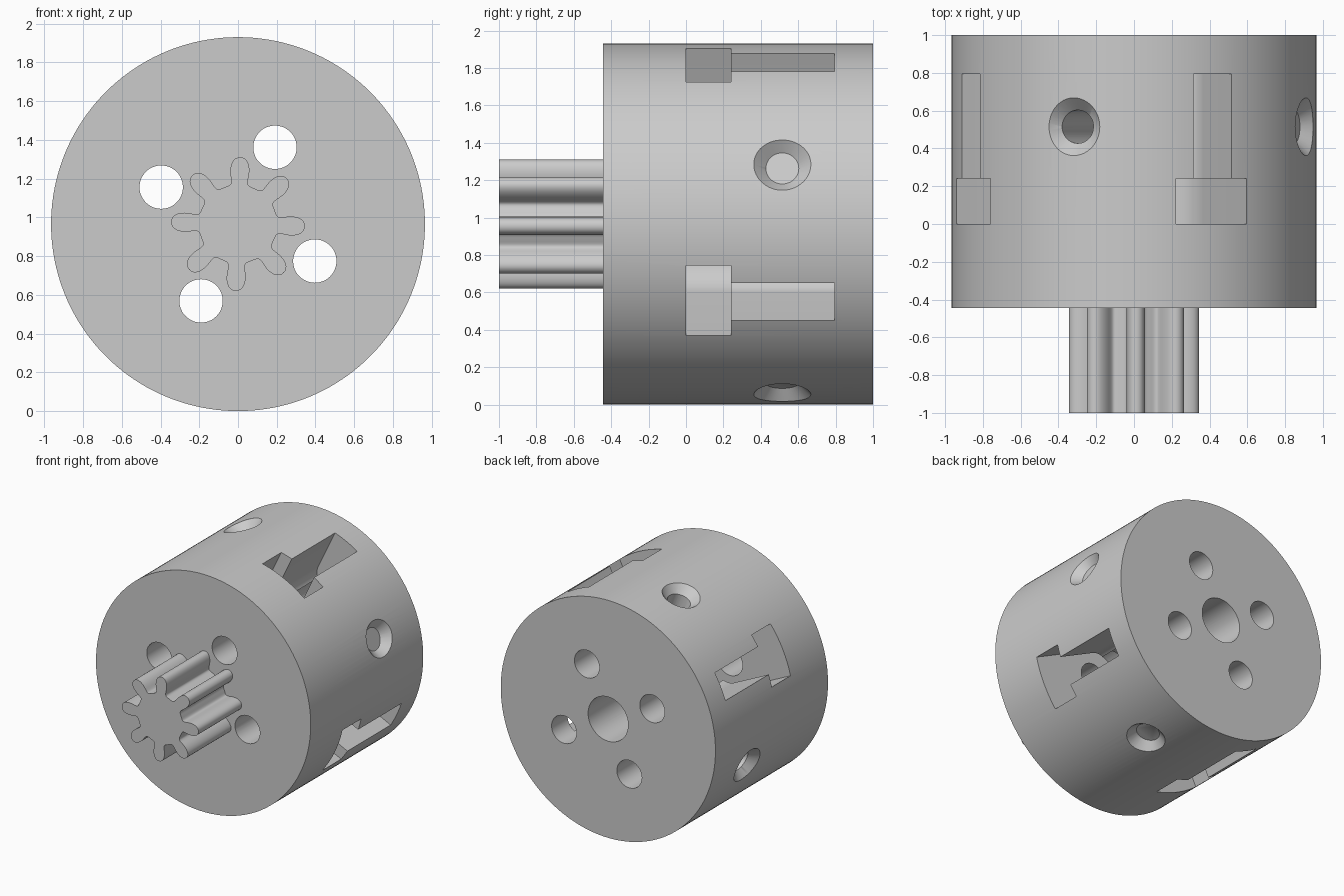
import bpy
import bmesh
from math import sin, cos, pi, radians
from mathutils import Matrix, Vector
from mathutils.geometry import interpolate_bezier

AXIS_Z = 0.965
RADIUS = 0.965
FRONT, BACK = -0.445, 1.0

old = bpy.data.objects.get("Cube")
if old:
    bpy.data.objects.remove(old, do_unlink=True)

grey = bpy.data.materials.new("plain grey")
grey.use_nodes = True
grey.diffuse_color = (0.6, 0.6, 0.6, 1)
grey.node_tree.nodes["Principled BSDF"].inputs["Base Color"].default_value = (0.6, 0.6, 0.6, 1)


def make_object(name, bm):
    bmesh.ops.recalc_face_normals(bm, faces=bm.faces)
    mesh = bpy.data.meshes.new(name)
    bm.to_mesh(mesh)
    bm.free()
    mesh.materials.append(grey)
    obj = bpy.data.objects.new(name, mesh)
    bpy.context.collection.objects.link(obj)
    return obj


def turn(r, t, angle):
    """Radial and tangential distances to x and z about the main axis."""
    return r * cos(angle) - t * sin(angle), r * sin(angle) + t * cos(angle)


def prism(name, profile, y0, y1):
    bm = bmesh.new()
    face = bm.faces.new([bm.verts.new((x, y0, z + AXIS_Z)) for x, z in profile])
    moved = bmesh.ops.extrude_face_region(bm, geom=[face])["geom"]
    verts = [v for v in moved if isinstance(v, bmesh.types.BMVert)]
    bmesh.ops.translate(bm, verts=verts, vec=(0, y1 - y0, 0))
    return make_object(name, bm)


def circle(radius, count, x=0, z=0):
    return [(x + radius * cos(2 * pi * i / count), z + radius * sin(2 * pi * i / count))
            for i in range(count)]


def radial_cone(name, angle, y, r_in, r_out, rad_in, rad_out):
    """Cone whose axis points away from the main axis."""
    bm = bmesh.new()
    direction = Vector((cos(angle), 0, sin(angle)))
    spin = direction.to_track_quat('Z', 'Y').to_matrix().to_4x4()
    place = Matrix.Translation(Vector((0, y, AXIS_Z)) + direction * (r_in + r_out) / 2) @ spin
    bmesh.ops.create_cone(bm, cap_ends=True, segments=48, radius1=rad_in, radius2=rad_out,
                          depth=r_out - r_in, matrix=place)
    return make_object(name, bm)


def slot(name, angle, centre, half, y0, y1):
    """Round-bottomed slot, open at the outer surface."""
    local = [(centre + half * cos(a), half * sin(a))
             for a in (pi / 2 + pi * i / 24 for i in range(25))]
    local += [(1.1, -half), (1.1, half)]
    return prism(name, [turn(r, t, angle) for r, t in local], y0, y1)


def cut(target, cutter):
    mod = target.modifiers.new("cut", 'BOOLEAN')
    mod.operation = 'DIFFERENCE'
    mod.solver = 'EXACT'
    mod.object = cutter
    bpy.context.view_layer.objects.active = target
    bpy.ops.object.modifier_apply(modifier=mod.name)
    bpy.data.objects.remove(cutter, do_unlink=True)


# Drum body with central bore
body = prism("drum_body", circle(RADIUS, 160), FRONT, BACK)
cut(body, prism("bore_cutter", circle(0.18, 64), -0.2, 1.1))

# Four bolt holes, T-shaped bolt slots and countersunk screw holes
for i in range(4):
    bolt = radians(64.3 + 90 * i)
    screw = radians(109.3 + 90 * i)
    x, z = turn(0.44, 0, bolt)
    cut(body, prism("bolt_hole_cutter", circle(0.112, 48, x, z), -0.6, 1.1))
    cut(body, slot("bolt_head_cutter", bolt, 0.41, 0.208, 0.0, 0.24))
    cut(body, slot("bolt_shank_cutter", bolt, 0.61, 0.111, 0.2, 0.795))
    cut(body, radial_cone("screw_cutter", screw, 0.515, 0.1, 1.1, 0.088, 0.088))
    cut(body, radial_cone("countersink_cutter", screw, 0.515, 0.9, 1.0, 0.088, 0.188))

# Gear tooth half profile: rounded tip, then flank down to the valley
tip = interpolate_bezier(Vector((0.345, 0)), Vector((0.345, 0.045)),
                         Vector((0.29, 0.055)), Vector((0.245, 0.046)), 10)
flank = interpolate_bezier(Vector((0.245, 0.046)), Vector((0.205, 0.038)),
                           Vector((0.2, 0.04)), Vector((0.187, 0.0775)), 10)
half = [(p[0], p[1]) for p in tip + flank[1:]]
tooth = [(r, -t) for r, t in reversed(half[1:-1])] + half
outline = [turn(r, t, radians(88 + 45 * k)) for k in range(8) for r, t in tooth]
gear = prism("pinion_gear", outline, -1.0, FRONT + 0.01)

# Smooth shading with sharp edges kept
bpy.ops.object.select_all(action='DESELECT')
for obj in (body, gear):
    obj.select_set(True)
bpy.context.view_layer.objects.active = body
bpy.ops.object.shade_smooth_by_angle(angle=radians(30))
